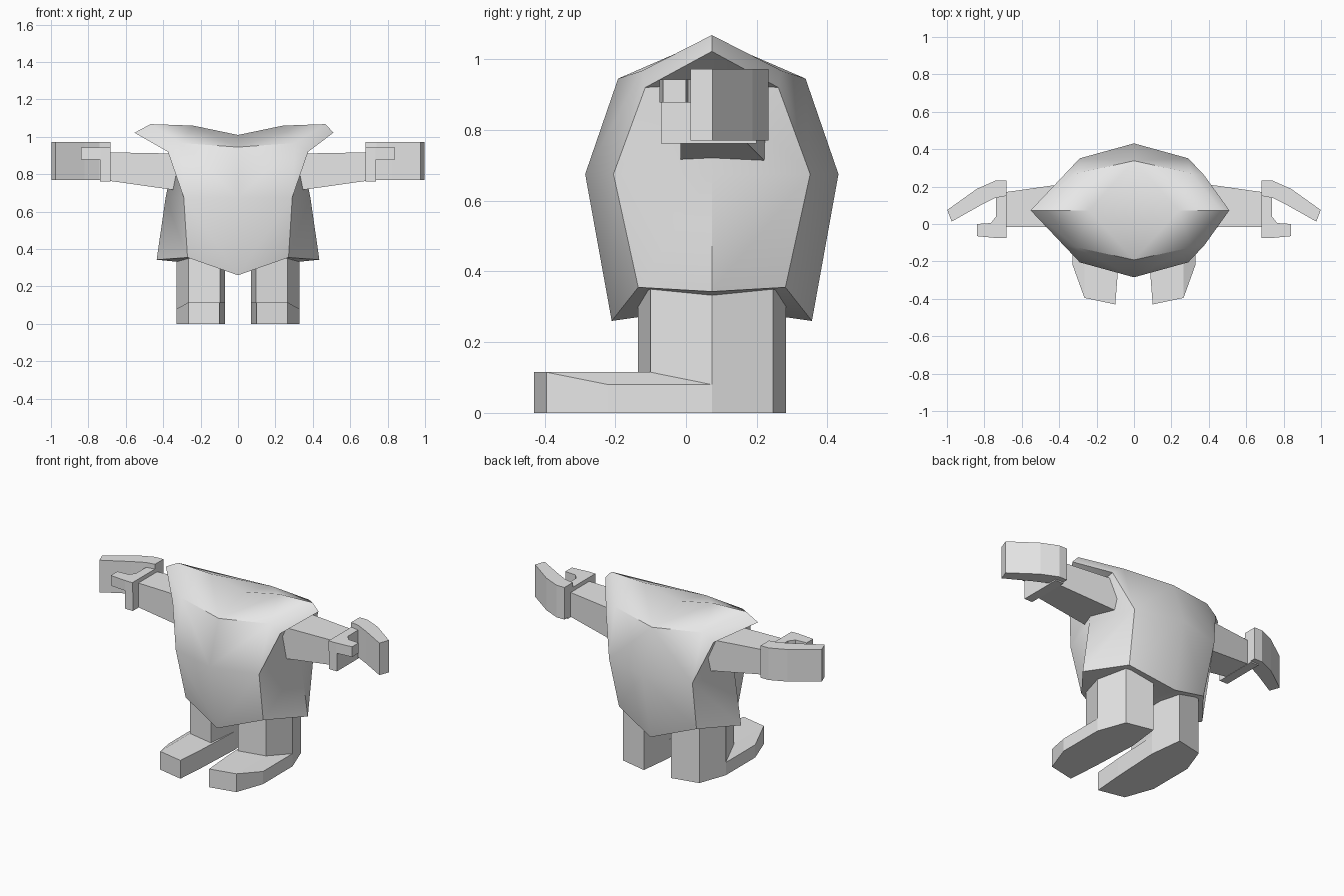
import bpy, bmesh, math

cube = bpy.data.objects.get("Cube")
if cube:
    bpy.data.objects.remove(cube, do_unlink=True)

grey = bpy.data.materials.new("light_grey")
grey.use_nodes = True
grey.diffuse_color = (0.8, 0.8, 0.8, 1)
grey.node_tree.nodes["Principled BSDF"].inputs["Base Color"].default_value = (0.8, 0.8, 0.8, 1)


def make(name, verts, faces, smooth=None):
    """Build a mesh object, weld coincident points and point normals outward."""
    bm = bmesh.new()
    vs = [bm.verts.new(v) for v in verts]
    for f in faces:
        bm.faces.new([vs[i] for i in f])
    bmesh.ops.remove_doubles(bm, verts=bm.verts, dist=0.0005)
    bmesh.ops.recalc_face_normals(bm, faces=bm.faces)
    mesh = bpy.data.meshes.new(name)
    bm.to_mesh(mesh)
    bm.free()
    mesh.materials.append(grey)
    obj = bpy.data.objects.new(name, mesh)
    bpy.context.collection.objects.link(obj)
    if smooth:
        bpy.ops.object.select_all(action="DESELECT")
        obj.select_set(True)
        bpy.context.view_layer.objects.active = obj
        bpy.ops.object.shade_smooth_by_angle(angle=math.radians(smooth))
    return obj


def prism(name, side, outline, z0, z1):
    """Extrude an (x, y) outline between two heights, on one side."""
    n = len(outline)
    verts = [(side * x, y, z) for z in (z0, z1) for x, y in outline]
    faces = [list(range(n)), list(range(n, 2 * n))]
    faces += [(i, (i + 1) % n, n + (i + 1) % n, n + i) for i in range(n)]
    return make(name, verts, faces)


# Torso shell: one half as named points, repeated for both sides
CY = 0.073
half = {
    "hem_f": (0, -0.21, 0.26), "hem_fs": (0.27, -0.135, 0.355), "hem_s": (0.435, CY, 0.343),
    "hem_bs": (0.27, 0.281, 0.355), "hem_b": (0, 0.356, 0.26),
    "mid_f": (0, -0.285, 0.675), "mid_fs": (0.29, -0.205, 0.675), "mid_s": (0.387, CY, 0.675),
    "mid_bs": (0.29, 0.351, 0.675), "mid_b": (0, 0.431, 0.675),
    "up_f": (0, -0.192, 0.945), "up_fs": (0.305, -0.125, 0.967), "up_s": (0.335, CY, 0.93),
    "up_bs": (0.305, 0.271, 0.967), "up_b": (0, 0.338, 0.945),
    "neck": (0, CY, 1.01), "ridge": (0.24, CY, 1.06), "peak": (0.468, CY, 1.068),
    "flap_f": (0.375, -0.115, 0.92), "flap_t": (0.51, CY, 1.022), "flap_b": (0.375, 0.261, 0.92),
    "under": (0, CY, 0.30),
}
patches = [
    # hem to chest
    "hem_f hem_fs mid_fs mid_f", "hem_fs hem_s mid_s mid_fs",
    "hem_s hem_bs mid_bs mid_s", "hem_bs hem_b mid_b mid_bs",
    # chest to shoulders
    "mid_f mid_fs up_fs up_f", "mid_bs mid_b up_b up_bs",
    "mid_fs flap_f up_fs", "mid_bs flap_b up_bs",
    "mid_fs mid_s up_s flap_f", "mid_bs mid_s up_s flap_b",
    # top and shoulder flaps
    "up_f up_fs ridge neck", "up_b up_bs ridge neck",
    "up_fs peak ridge", "up_bs peak ridge",
    "up_fs flap_f flap_t peak", "up_bs flap_b flap_t peak",
    "flap_f up_s flap_t", "flap_b up_s flap_t",
    # underside
    "hem_f hem_fs under", "hem_fs hem_s under", "hem_s hem_bs under", "hem_bs hem_b under",
]
names = list(half)
verts, faces = [], []
for side in (1, -1):
    start = len(verts)
    for key, (x, y, z) in half.items():
        if key == "flap_t" and side < 0:
            x = 0.553  # this shoulder flap reaches further out
        verts.append((side * x, y, z))
    faces += [[start + names.index(k) for k in p.split()] for p in patches]
make("torso", verts, faces, smooth=42)

# Six-sided leg outline, in x and y
leg = [(0.07, 0.073), (0.095, -0.135), (0.265, -0.1), (0.328, 0.073), (0.265, 0.246), (0.095, 0.283)]
# Foot: floor outline points with their top height
foot = [(0.07, 0.073, 0.115), (0.085, -0.24, 0.115), (0.1, -0.43, 0.115), (0.265, -0.395, 0.115),
        (0.328, -0.22, 0.08), (0.328, 0.073, 0.08), (0.265, -0.1, 0.115), (0.095, -0.135, 0.115)]
# Hand outlines seen from above
finger = [(0.683, 0.15), (0.683, 0.233), (0.738, 0.233), (0.84, 0.188), (0.998, 0.075),
          (0.975, 0.013), (0.82, 0.1), (0.74, 0.14)]
thumb = [(0.683, 0.16), (0.683, -0.075), (0.735, -0.075), (0.84, -0.065), (0.84, 0.0),
         (0.765, 0.005), (0.738, 0.04), (0.738, 0.16)]
palm = [(0.683, -0.07), (0.738, -0.07), (0.738, 0.2), (0.683, 0.2)]

for label, s in (("left", 1), ("right", -1)):
    prism(label + "_leg", s, leg, 0, 0.42)

    # Foot with a sloping outer top edge; last two points lie on the shin only
    low = [(s * x, y, 0) for x, y, z in foot[:6]]
    top = [(s * x, y, z) for x, y, z in foot]
    sides = [(i, (i + 1) % 6, 6 + (i + 1) % 6, 6 + i) for i in range(6)]
    make(label + "_foot", low + top,
         sides + [range(6), (6, 7, 8, 13), (8, 9, 12, 13), (9, 10, 11, 12), (6, 13, 12, 11)])

    # Tapering arm
    arm = [(s * x, y, z) for x, y0, y1, z0, z1 in
           ((0.3, -0.015, 0.225, 0.71, 0.91), (0.69, -0.015, 0.17, 0.765, 0.917))
           for y, z in ((y0, z0), (y1, z0), (y1, z1), (y0, z1))]
    make(label + "_arm", arm, [(0, 1, 2, 3), (4, 5, 6, 7)] +
         [(i, (i + 1) % 4, 4 + (i + 1) % 4, 4 + i) for i in range(4)])

    # Mitten hand
    prism(label + "_fingers", s, finger, 0.77, 0.972)
    prism(label + "_thumb", s, thumb, 0.878, 0.942)
    prism(label + "_palm", s, palm, 0.762, 0.9)
